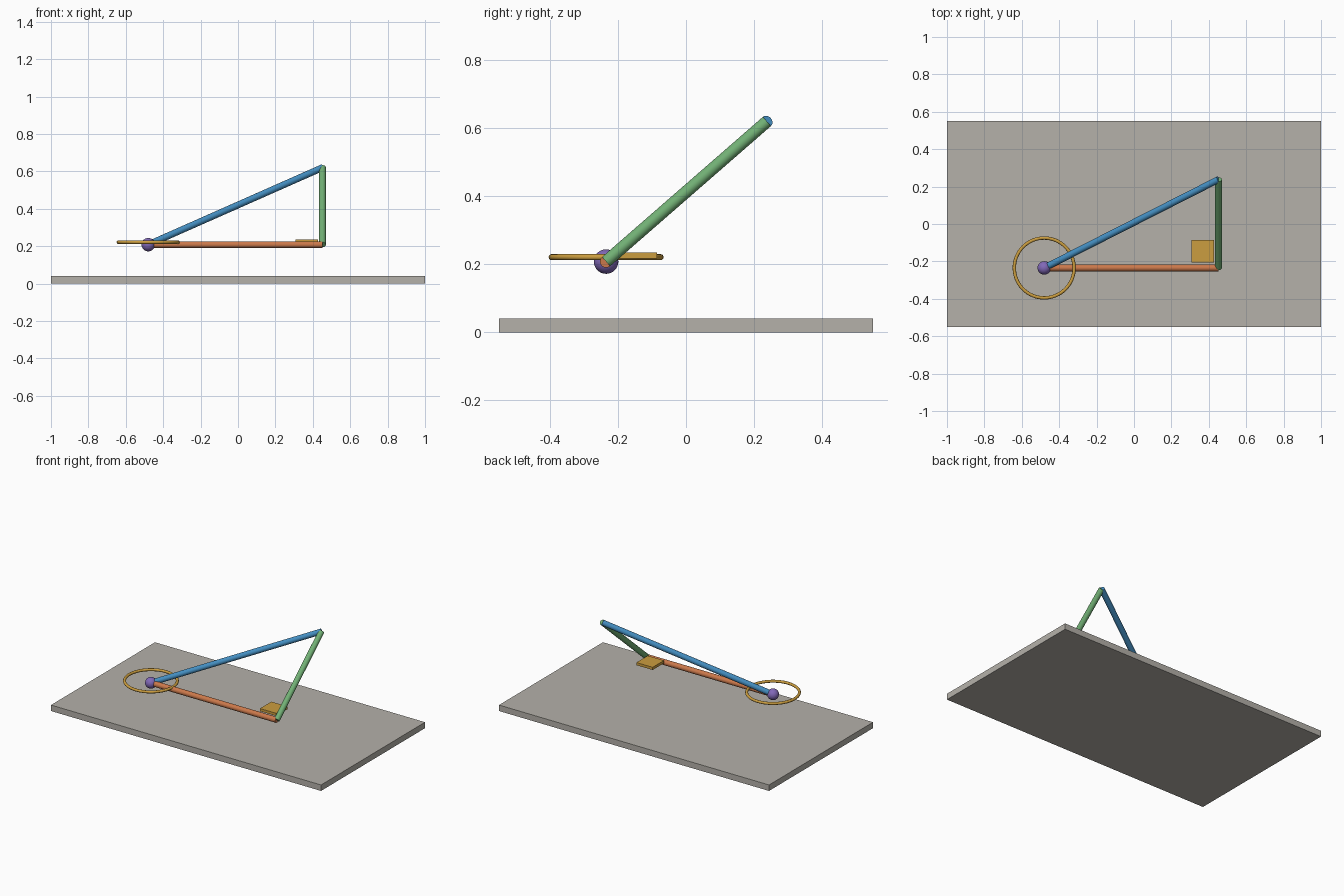
import bpy
from math import radians
from mathutils import Vector

cube = bpy.data.objects.get("Cube")
if cube:
    bpy.data.objects.remove(cube, do_unlink=True)


def material(name, rgb):
    mat = bpy.data.materials.new(name)
    mat.use_nodes = True
    color = (*rgb, 1.0)
    mat.diffuse_color = color
    mat.node_tree.nodes["Principled BSDF"].inputs["Base Color"].default_value = color
    return mat


def finish(name, mat, smooth=True):
    obj = bpy.context.object
    obj.name = name
    obj.data.materials.append(mat)
    if smooth:
        bpy.ops.object.shade_smooth_by_angle(angle=radians(40))
    return obj


def box(name, center, size, mat):
    bpy.ops.mesh.primitive_cube_add(size=1, location=center)
    bpy.context.object.scale = size
    bpy.ops.object.transform_apply(location=False, rotation=False, scale=True)
    finish(name, mat, smooth=False)


def rod(name, start, end, mat, radius=0.018):
    span = end - start
    bpy.ops.mesh.primitive_cylinder_add(
        vertices=24, radius=radius, depth=span.length, location=(start + end) / 2,
        rotation=span.to_track_quat("Z", "Y").to_euler())
    finish(name, mat)


grey = material("warm grey", (0.46, 0.44, 0.40))
blue = material("blue", (0.06, 0.28, 0.55))
orange = material("orange", (0.60, 0.19, 0.07))
green = material("green", (0.17, 0.44, 0.18))
purple = material("purple", (0.22, 0.14, 0.48))
gold = material("gold", (0.60, 0.34, 0.05))

# Corners of the tilted triangle
pivot = Vector((-0.48, -0.235, 0.208))
corner = Vector((0.452, -0.235, 0.208))
apex = Vector((0.452, 0.238, 0.62))

# Base slab
box("base_slab", (0, 0, 0.02), (2, 1.1, 0.04), grey)

# Three rods
rod("bottom_rod", pivot, corner, orange)
rod("side_rod", corner, apex, green)
rod("long_rod", pivot, apex, blue)

# Pivot ball
bpy.ops.mesh.primitive_uv_sphere_add(segments=32, ring_count=16, radius=0.036, location=pivot)
finish("pivot_ball", purple)

# Angle ring around the pivot
bpy.ops.mesh.primitive_torus_add(
    major_radius=0.16, minor_radius=0.009, major_segments=64, minor_segments=12,
    location=(pivot.x, pivot.y, 0.221))
finish("angle_ring", gold)

# Right angle marker
box("corner_plate", (0.367, -0.146, 0.226), (0.12, 0.12, 0.018), gold)
